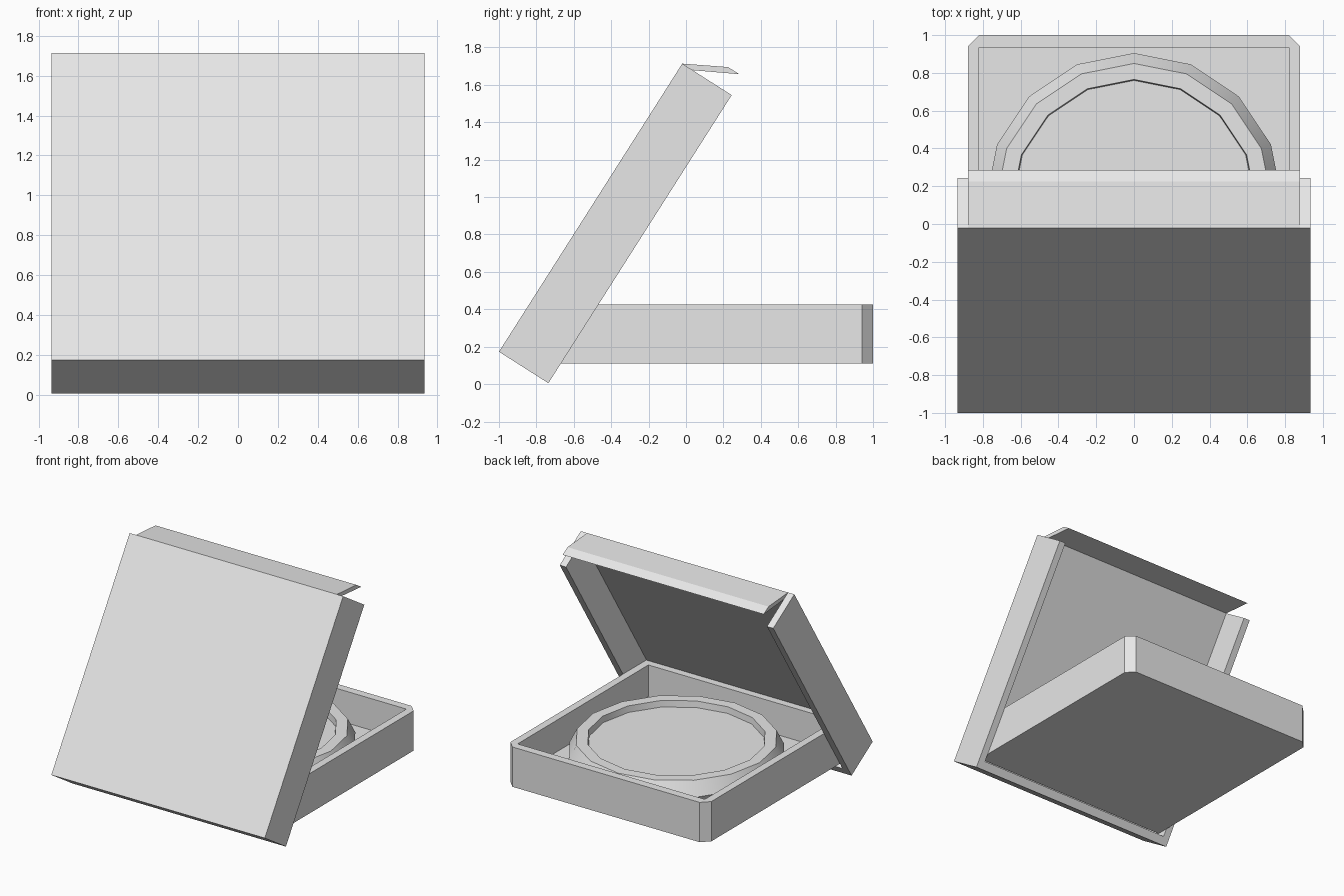
import bpy, bmesh, math
from mathutils import Vector

cube = bpy.data.objects.get("Cube")
if cube:
    bpy.data.objects.remove(cube, do_unlink=True)

grey = bpy.data.materials.new("plain_grey")
grey.use_nodes = True
grey.diffuse_color = (0.8, 0.8, 0.8, 1)
grey.node_tree.nodes["Principled BSDF"].inputs["Base Color"].default_value = (0.8, 0.8, 0.8, 1)


def make_object(name, bm):
    bmesh.ops.recalc_face_normals(bm, faces=bm.faces)
    mesh = bpy.data.meshes.new(name)
    bm.to_mesh(mesh)
    bm.free()
    mesh.materials.append(grey)
    obj = bpy.data.objects.new(name, mesh)
    bpy.context.collection.objects.link(obj)
    return obj


def prism(name, outline, direction):
    """Extrude a flat outline of 3D points along a direction."""
    bm = bmesh.new()
    face = bm.faces.new([bm.verts.new(p) for p in outline])
    grown = bmesh.ops.extrude_face_region(bm, geom=[face], use_keep_orig=True)
    verts = [g for g in grown["geom"] if isinstance(g, bmesh.types.BMVert)]
    bmesh.ops.translate(bm, verts=verts, vec=direction)
    return make_object(name, bm)


def hollow(obj, cutter):
    """Cut one solid out of another, then discard the cutter."""
    cutter.hide_render = True
    mod = obj.modifiers.new("hollow", "BOOLEAN")
    mod.operation = "DIFFERENCE"
    mod.solver = "EXACT"
    mod.object = cutter
    bpy.context.view_layer.objects.active = obj
    bpy.ops.object.modifier_apply(modifier=mod.name)
    bpy.data.objects.remove(cutter, do_unlink=True)


def across(name, points, half):
    """Side profile of (y, z) points extruded across the width."""
    return prism(name, [(-half, y, z) for y, z in points], Vector((2 * half, 0, 0)))


# Box dimensions
wall, inner, outer = 0.065, 0.88, 0.935
lid_length, lid_depth = 1.825, 0.313
along, inward = Vector((0.537, 0.844)), Vector((0.844, -0.537))
hinge = Vector((-1, 0.173))


def on_lid(u, w):
    return hinge + along * u + inward * w


def lid_rect(u0, u1, w0, w1):
    return [on_lid(u0, w0), on_lid(u1, w0), on_lid(u1, w1), on_lid(u0, w1)]


# Tilted lid: tray open at its upper end
lid = across("lid", lid_rect(0, lid_length, 0, lid_depth), outer)
hollow(lid, across("lid_cutter", lid_rect(wall, 2, wall, 0.5), inner))

# Flap folded back from the top of the lid
across("lid_flap", [on_lid(lid_length, 0), (0.225, 1.695), (0.285, 1.657),
                    on_lid(lid_length, wall)], inner)

# Base tray with clipped back corners
front, back, bottom, top, clip = -0.76, 1.0, 0.11, 0.425, 0.06
outline = [(-inner, front), (inner, front), (inner, back - clip), (inner - clip, back),
           (clip - inner, back), (-inner, back - clip)]
base = prism("base_tray", [(x, y, bottom) for x, y in outline], Vector((0, 0, top - bottom)))
r = inner - 0.06
opening = [(-r, front + 0.06), (r, front + 0.06), (r, back - 0.065), (-r, back - 0.065)]
hollow(base, prism("base_cutter", [(x, y, bottom + wall) for x, y in opening],
                   Vector((0, 0, 0.5))))

# Round pie: raised crust around a recessed filling
profile = [(0, 0.175), (0.72, 0.175), (0.785, 0.27), (0.73, 0.38),
           (0.645, 0.38), (0.64, 0.33), (0, 0.33)]
bm = bmesh.new()
verts = [bm.verts.new((radius, 0.12, z)) for radius, z in profile]
edges = [bm.edges.new(pair) for pair in zip(verts, verts[1:])]
bmesh.ops.spin(bm, geom=verts + edges, cent=(0, 0.12, 0), axis=(0, 0, 1),
               angle=math.tau, steps=16)
bmesh.ops.remove_doubles(bm, verts=bm.verts, dist=0.001)
pie = make_object("pie", bm)
bpy.ops.object.select_all(action="DESELECT")
pie.select_set(True)
bpy.context.view_layer.objects.active = pie
bpy.ops.object.shade_smooth_by_angle(angle=math.radians(35))
